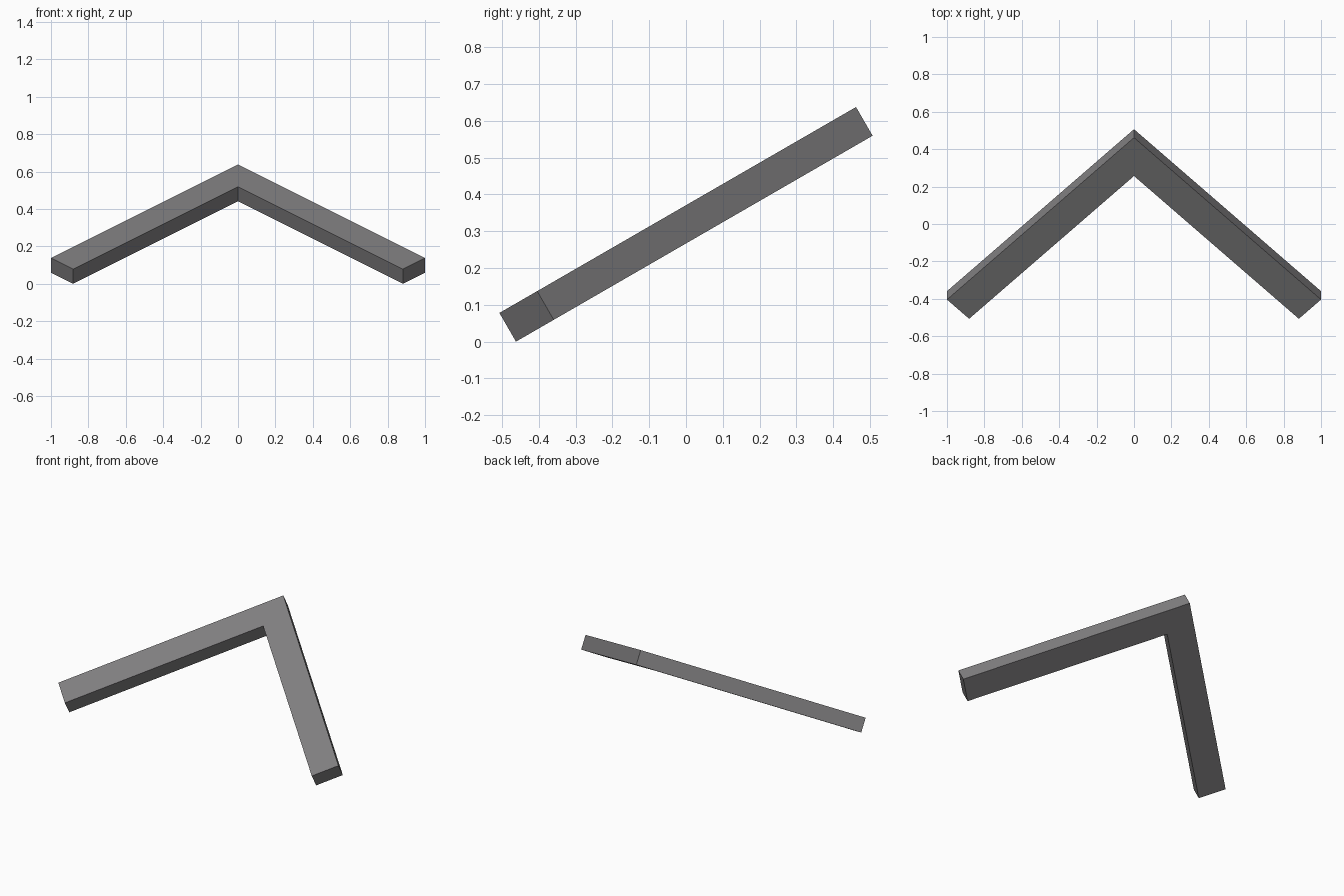
import bpy, bmesh, math
from mathutils import Matrix, Vector

if "Cube" in bpy.data.objects:
    bpy.data.objects.remove(bpy.data.objects["Cube"])

SLOPE = math.radians(30)
W, T = 0.1185, 0.09          # arm width (along the diagonal), slab thickness
LENGTH = 2 - (1 - W)         # apex to arm tips, along the slope

grey = bpy.data.materials.new("dark grey")
grey.diffuse_color = (0.22, 0.215, 0.22, 1)
grey.use_nodes = True
grey.node_tree.nodes["Principled BSDF"].inputs["Base Color"].default_value = grey.diffuse_color

# Right-angled chevron outline, apex at the origin
half = [(1, -1), (1 - W, -1 - W)]
outline = [(-x, y) for x, y in half] + [(0, -2 * W)] + [(x, y) for x, y in reversed(half)] + [(0, 0)]

# Extrude the outline into a slab
bm = bmesh.new()
face = bm.faces.new([bm.verts.new((x, y, 0)) for x, y in outline])
ext = bmesh.ops.extrude_face_region(bm, geom=[face])
bmesh.ops.translate(bm, vec=(0, 0, -T), verts=[v for v in ext["geom"] if isinstance(v, bmesh.types.BMVert)])
bmesh.ops.recalc_face_normals(bm, faces=bm.faces)

# Tilt the slab, then centre it and stand it on the ground
bmesh.ops.transform(bm, matrix=Matrix.Rotation(SLOPE, 4, 'X'), verts=bm.verts)
ys = [v.co.y for v in bm.verts]
zs = [v.co.z for v in bm.verts]
bmesh.ops.translate(bm, vec=Vector((0, -(min(ys) + max(ys)) / 2, -min(zs))), verts=bm.verts)

mesh = bpy.data.meshes.new("chevron_bracket")
bm.to_mesh(mesh)
bm.free()
mesh.materials.append(grey)
bpy.context.collection.objects.link(bpy.data.objects.new("chevron_bracket", mesh))
